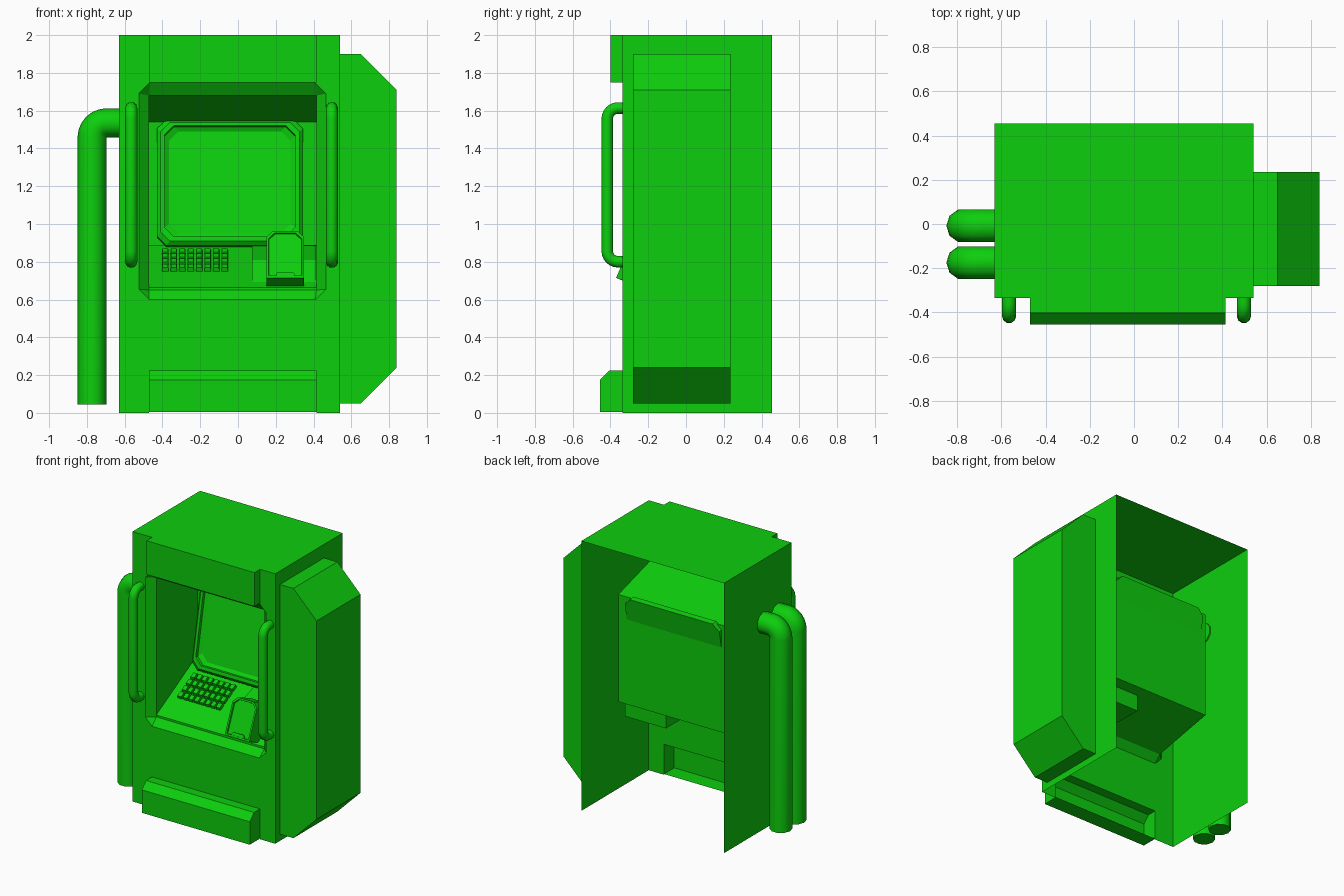
import bpy, bmesh, math
from mathutils import Vector, Matrix

cube = bpy.data.objects.get("Cube")
if cube:
    bpy.data.objects.remove(cube, do_unlink=True)

green = bpy.data.materials.new("bright green")
green.use_nodes = True
green.diffuse_color = (0.004, 0.62, 0.004, 1)
green.node_tree.nodes["Principled BSDF"].inputs["Base Color"].default_value = (0.004, 0.62, 0.004, 1)


def finish(name, bm, matrix=None):
    bmesh.ops.recalc_face_normals(bm, faces=bm.faces[:])
    mesh = bpy.data.meshes.new(name)
    bm.to_mesh(mesh)
    bm.free()
    mesh.materials.append(green)
    ob = bpy.data.objects.new(name, mesh)
    if matrix:
        ob.matrix_world = matrix
    bpy.context.collection.objects.link(ob)
    return ob


def ring(bm, pts):
    return [bm.verts.new(p) for p in pts]


def bridge(bm, a, b):
    n = len(a)
    for i in range(n):
        bm.faces.new((a[i], a[(i + 1) % n], b[(i + 1) % n], b[i]))


def prism(name, profile, x0, x1):
    """Extrude a (y, z) profile along x."""
    bm = bmesh.new()
    a, b = (ring(bm, [(x, y, z) for y, z in profile]) for x in (x0, x1))
    bridge(bm, a, b)
    bm.faces.new(a)
    bm.faces.new(b)
    return finish(name, bm)


def octagon(x0, x1, z0, z1, low, high, y):
    """Chamfered rectangle in the xz plane, two points per corner."""
    return [(x0, y, z0 + low), (x0 + low, y, z0), (x1 - low, y, z0), (x1, y, z0 + low),
            (x1, y, z1 - high), (x1 - high, y, z1), (x0 + high, y, z1), (x0, y, z1 - high)]


def stacked(name, loops, matrix):
    """Skin a series of matching loops and cap the last one."""
    bm = bmesh.new()
    rings = [ring(bm, p) for p in loops]
    for a, b in zip(rings, rings[1:]):
        bridge(bm, a, b)
    bm.faces.new(rings[0])
    bm.faces.new(rings[-1])
    return finish(name, bm, matrix)


def tube(name, path, radius):
    curve = bpy.data.curves.new(name, "CURVE")
    curve.dimensions = "3D"
    curve.bevel_depth = radius
    curve.bevel_resolution = 3
    curve.use_fill_caps = True
    spline = curve.splines.new("POLY")
    spline.points.add(len(path) - 1)
    for point, co in zip(spline.points, path):
        point.co = (*co, 1)
    curve.materials.append(green)
    ob = bpy.data.objects.new(name, curve)
    bpy.context.collection.objects.link(ob)
    bpy.ops.object.select_all(action="DESELECT")
    ob.select_set(True)
    bpy.context.view_layer.objects.active = ob
    bpy.ops.object.convert(target="MESH")
    bpy.ops.object.shade_smooth_by_angle(angle=math.radians(50))


def arc(cx, cy, r, start, end, steps=6):
    angles = [math.radians(start + (end - start) * i / steps) for i in range(steps + 1)]
    return [(cx + r * math.cos(a), cy + r * math.sin(a)) for a in angles]


# Cabinet shell, open at the back and underneath
L, R, F, B, H = -0.63, 0.54, -0.335, 0.455, 2.0
PL, PR = -0.47, 0.415
bm = bmesh.new()
outline = ring(bm, [(L, F, 0), (PL, F, 0), (PL, F, 0.225), (PR, F, 0.225),
                    (PR, F, 0), (R, F, 0), (R, F, H), (L, F, H)])
opening = ring(bm, octagon(-0.525, 0.465, 0.6, 1.75, 0.055, 0.06, F))
edges = [bm.edges.new((r[i], r[(i + 1) % len(r)])) for r in (outline, opening) for i in range(len(r))]
bmesh.ops.triangle_fill(bm, edges=edges, use_beauty=True, normal=(0, -1, 0))
back = ring(bm, [(L, B, 0), (R, B, 0), (R, B, H), (L, B, H)])
bm.faces.new((outline[0], outline[7], back[3], back[0]))
bm.faces.new((outline[5], outline[6], back[2], back[1]))
bm.faces.new((outline[6], outline[7], back[3], back[2]))

# Recess: bevelled mouth leading to a tapered cavity
mouth = ring(bm, [(PL, -0.285, 0.65), (PR, -0.285, 0.65), (PR, -0.285, 1.68), (PL, -0.285, 1.68)])
deep = ring(bm, [(PL, 0.2, 0.745), (PR, 0.2, 0.745), (PR, 0.2, 1.54), (PL, 0.2, 1.54)])
for i in range(4):
    a, b, c = opening[2 * i], opening[2 * i + 1], opening[(2 * i + 2) % 8]
    bm.faces.new((a, b, mouth[i]))
    bm.faces.new((b, c, mouth[(i + 1) % 4], mouth[i]))
bridge(bm, mouth, deep)
bm.faces.new(deep)
finish("cabinet_shell", bm)

# Header over the recess
prism("header", [(F, 1.75), (-0.4, 1.75), (-0.4, H), (F, H)], PL, PR)

# Hollow kick plate, open at the back
kick = prism("kick_plate", [(F, 0.005), (-0.455, 0.005), (-0.455, 0.175), (-0.405, 0.225), (F, 0.225)], PL, PR)
bm = bmesh.new()
bm.from_mesh(kick.data)
rear = [f for f in bm.faces if all(abs(v.co.y - F) < 0.001 for v in f.verts)]
bmesh.ops.delete(bm, geom=rear, context="FACES_ONLY")
bm.to_mesh(kick.data)
bm.free()

# Chamfered side box
side = [(R, 0.05), (0.65, 0.05), (0.84, 0.24), (0.84, 1.71), (0.65, 1.9), (R, 1.9)]
stacked("side_box", [[(x, y, z) for x, z in side] for y in (-0.28, 0.235)], Matrix())

# Pair of bent pipes on the other side
bend = arc(-0.697, 1.46, 0.075, 180, 90)
for i, y in enumerate((-0.008, -0.175)):
    path = [(-0.772, y, 0.045)] + [(x, y, z) for x, z in bend] + [(L + 0.01, y, 1.535)]
    tube(f"side_pipe_{i + 1}", path, 0.077)

# Grab handles
for name, x in (("right_handle", -0.565), ("left_handle", 0.497)):
    low = arc(-0.36, 0.857, 0.057, 270, 180)
    high = arc(-0.36, 1.557, 0.057, 180, 90)
    points = [(F + 0.01, 0.8)] + low + high + [(F + 0.01, 1.614)]
    tube(name, [(x, y, z) for y, z in points], 0.032)

# Screen with a stepped bezel, leaning back
lean = Matrix.Translation((0, 0.045, 0.89)) @ Matrix.Rotation(math.radians(-11), 4, "X")
stacked("screen", [
    octagon(-0.43, 0.345, 0, 0.68, 0.05, 0.05, 0.06),
    octagon(-0.43, 0.345, 0, 0.68, 0.05, 0.05, 0.02),
    octagon(-0.41, 0.325, 0.02, 0.66, 0.05, 0.05, 0),
    octagon(-0.39, 0.303, 0.045, 0.642, 0.05, 0.05, 0),
    octagon(-0.388, 0.301, 0.047, 0.64, 0.05, 0.05, 0.02),
    octagon(-0.365, 0.278, 0.07, 0.618, 0.05, 0.05, 0.035)], lean)

# Sloping keyboard deck
prism("keyboard_deck", [(-0.285, 0.65), (-0.285, 0.665), (0.13, 0.89), (0.195, 0.89), (0.195, 0.75)], PL, PR)

# Keys: four rows of eight, set on the slope
slope = math.atan2(0.225, 0.415)
deck = Matrix.Translation((0, -0.285, 0.665)) @ Matrix.Rotation(slope, 4, "X")
bm = bmesh.new()
for row in range(4):
    for col in range(8):
        spot = Matrix.Translation((-0.385 + col * 0.0449, 0.2 + row * 0.0575, 0.01))
        made = bmesh.ops.create_cube(bm, size=1, matrix=spot @ Matrix.Diagonal((0.036, 0.046, 0.024, 1)))
        for v in made["verts"]:
            if v.co.z > 0.011:
                c = spot.translation
                v.co.xy = c.xy + (v.co.xy - c.xy) * 0.85
finish("keys", bm, deck)

# Raised pedestal beside the keyboard
prism("reader_pedestal", [(-0.265, 0.655), (-0.14, 0.81), (0.1, 0.887), (0.126, 0.887),
                          (0.126, 0.61), (-0.265, 0.61)], 0.075, 0.412)

# Card reader: leaning body with clipped top and sunken face
tilt = Matrix.Translation((0, -0.37, 0.715)) @ Matrix.Rotation(math.radians(-23), 4, "X")
stacked("card_reader", [
    octagon(0.15, 0.35, 0, 0.27, 0.002, 0.035, 0.16),
    octagon(0.15, 0.35, 0, 0.27, 0.002, 0.035, 0),
    octagon(0.162, 0.338, 0.012, 0.258, 0.002, 0.032, 0),
    octagon(0.164, 0.336, 0.014, 0.256, 0.002, 0.032, 0.012)], tilt)
stacked("card_slot", [
    octagon(0.2, 0.3, 0.012, 0.035, 0.002, 0.012, 0.015),
    octagon(0.2, 0.3, 0.012, 0.035, 0.002, 0.012, 0.002)], tilt)
